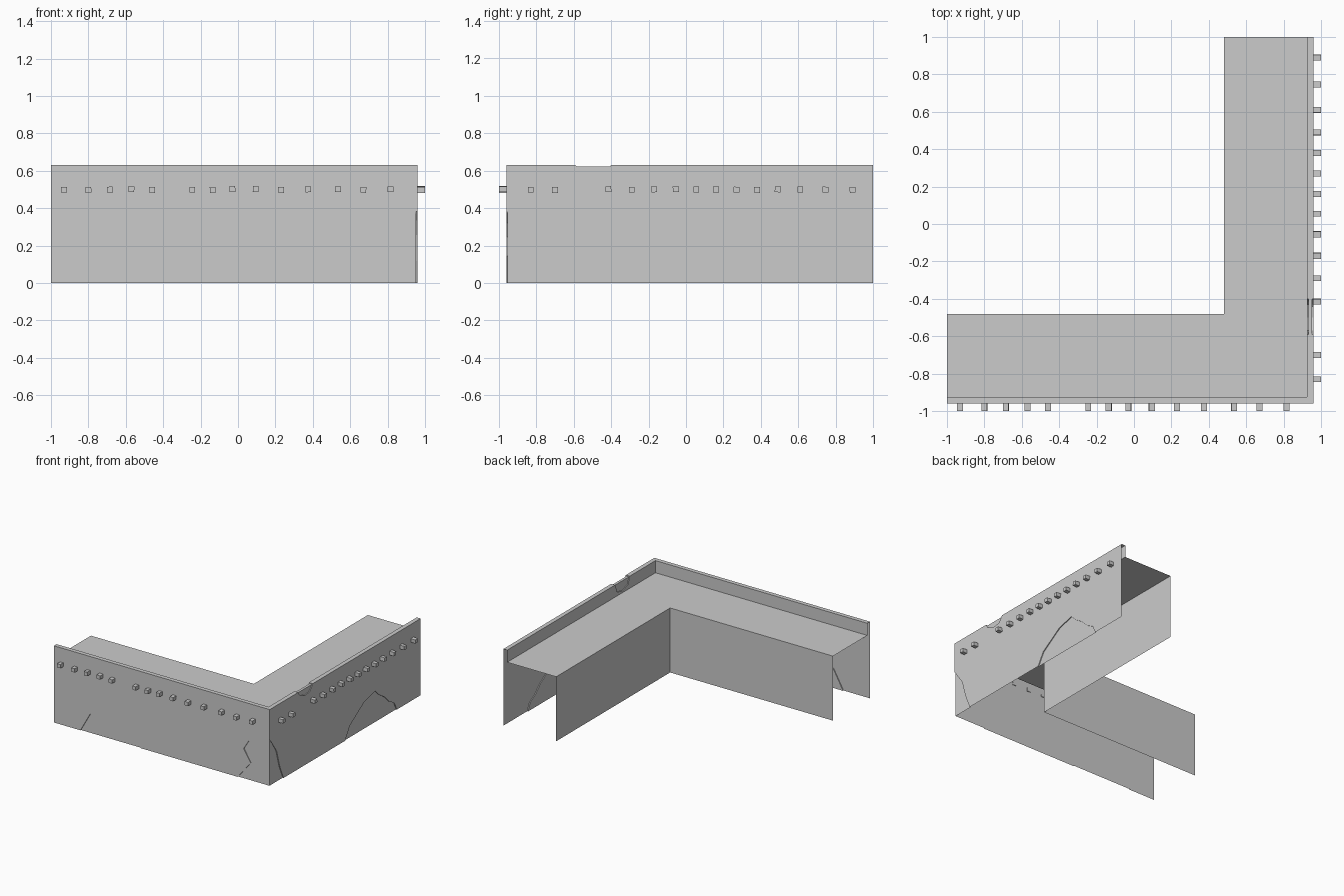
import bpy, bmesh, random
from mathutils import Vector, Matrix, Euler

if "Cube" in bpy.data.objects:
    bpy.data.objects.remove(bpy.data.objects["Cube"])

random.seed(4)
OUT, INN, BACK = 0.96, 0.925, 0.48    # outer face, parapet inner face, rear wall
TOP, WALK = 0.63, 0.53                # parapet and walkway heights
D = 0.007                             # depth of the broken stone recesses


def face(bm, pts, out):
    f = bm.faces.new([bm.verts.new(p) for p in pts])
    f.normal_update()
    if f.normal.dot(Vector(out)) < 0:
        f.normal_flip()


def finish(bm, name):
    bmesh.ops.remove_doubles(bm, verts=bm.verts, dist=0.0005)
    me = bpy.data.meshes.new(name)
    bm.to_mesh(me)
    bm.free()
    ob = bpy.data.objects.new(name, me)
    bpy.context.collection.objects.link(ob)


def wall(name, at, out, outline, chips):
    """Single-skin wall with recessed chips; each chip is (crack line, closing points)."""
    bm = bmesh.new()
    face(bm, [at(u, z, 0) for u, z in outline], out)
    for line, closing in chips:
        clamp = lambda u, z: at(max(-OUT + D, u) if out[0] else min(OUT - D, u), min(z, TOP - D), D)
        face(bm, [clamp(u, z) for u, z in line + closing], out)
        for a, b in zip(line, line[1:]):
            face(bm, [at(*a, 0), at(*b, 0), clamp(*b), clamp(*a)], out)
    finish(bm, name)


front = lambda u, z, d: Vector((u, -OUT + d, z))
right = lambda u, z, d: Vector((OUT - d, u, z))
inner = lambda u, z, d: Vector((INN + d, u, z))

# Front wall with a low chip and half of the corner chip
low = [(-0.76, 0), (-0.67, 0.16), (-0.525, 0.16), (-0.445, 0.10), (-0.31, 0.05), (-0.21, 0)]
corner_f = [(0.67, 0), (0.787, 0.145), (0.723, 0.245), (0.768, 0.32), (OUT, 0.385)]
wall("front_wall", front, (0, -1, 0),
     [(-1, 0)] + low + corner_f + [(OUT, TOP), (-1, TOP)],
     [(low, []), (corner_f, [(OUT, 0)])])

# Right wall with the corner chip, the large chip and a chip in the top edge
corner_r = [(-OUT, 0.385), (-0.87, 0.257), (-0.83, 0.117), (-0.78, 0)]
mound = [(0.02, 0), (0.08, 0.10), (0.27, 0.225), (0.41, 0.26), (0.46, 0.21),
         (0.53, 0.165), (0.59, 0.105), (0.66, 0.065), (0.69, 0)]
nick = [(-0.40, TOP), (-0.44, 0.58), (-0.50, 0.57), (-0.57, 0.60), (-0.59, TOP)]
wall("right_wall", right, (1, 0, 0),
     corner_r + mound + [(1, 0), (1, TOP)] + nick + [(-OUT, TOP)],
     [(corner_r, [(-OUT, 0)]), (mound, []), (nick, [])])

# Inner face of the right parapet, chipped at the same place
nick_in = [(-0.40, TOP), (-0.43, 0.56), (-0.50, 0.545), (-0.57, 0.57), (-0.59, TOP)]
wall("right_parapet_inside", inner, (-1, 0, 0),
     [(-INN, WALK), (1, WALK), (1, TOP)] + nick_in + [(-INN, TOP)],
     [(nick_in, [])])

# Front parapet inner face and the parapet top
bm = bmesh.new()
face(bm, [(-1, -INN, WALK), (INN, -INN, WALK), (INN, -INN, TOP), (-1, -INN, TOP)], (0, 1, 0))
face(bm, [(-1, -OUT, TOP), (OUT, -OUT, TOP), (INN, -INN, TOP), (-1, -INN, TOP)], (0, 0, 1))
face(bm, [(OUT, -OUT, TOP), (OUT, -0.59, TOP), (INN, -0.59, TOP), (INN, -INN, TOP)], (0, 0, 1))
face(bm, [(OUT, -0.40, TOP), (OUT, 1, TOP), (INN, 1, TOP), (INN, -0.40, TOP)], (0, 0, 1))
face(bm, [(OUT - D, -0.59, TOP - D), (OUT - D, -0.40, TOP - D),
          (INN + D, -0.40, TOP - D), (INN + D, -0.59, TOP - D)], (0, 0, 1))
for y, s in ((-0.59, 1), (-0.40, -1)):
    face(bm, [(OUT, y, TOP), (INN, y, TOP), (INN + D, y, TOP - D), (OUT - D, y, TOP - D)], (0, s, 0))
finish(bm, "parapet_top")

# Walkway deck and the rear walls below it
bm = bmesh.new()
face(bm, [(-1, -INN, WALK), (INN, -INN, WALK), (INN, 1, WALK), (BACK, 1, WALK),
          (BACK, -BACK, WALK), (-1, -BACK, WALK)], (0, 0, 1))
face(bm, [(-1, -BACK, 0), (BACK, -BACK, 0), (BACK, -BACK, WALK), (-1, -BACK, WALK)], (0, 1, 0))
face(bm, [(BACK, -BACK, 0), (BACK, 1, 0), (BACK, 1, WALK), (BACK, -BACK, WALK)], (-1, 0, 0))
finish(bm, "walkway")


# Rows of small beam ends, slightly uneven
def pegs(name, at, size, spots):
    bm = bmesh.new()
    for u in spots:
        tilt = Euler([random.uniform(-0.07, 0.07) if s > 0.04 else 0 for s in size])
        m = (Matrix.Translation(at(u, 0.5 + random.uniform(-0.003, 0.003), -0.0175))
             @ tilt.to_matrix().to_4x4() @ Matrix.Diagonal((*size, 1)))
        bmesh.ops.create_cube(bm, size=1, matrix=m)
    finish(bm, name)


pegs("front_beam_ends", front, (0.031, 0.045, 0.031),
     [-0.93, -0.80, -0.685, -0.57, -0.46, -0.245, -0.135, -0.03, 0.095, 0.23, 0.375, 0.535, 0.67, 0.815])
pegs("right_beam_ends", right, (0.045, 0.031, 0.031),
     [-0.83, -0.70, -0.415, -0.29, -0.17, -0.055, 0.055, 0.16, 0.27, 0.38, 0.49, 0.61, 0.745, 0.89])
